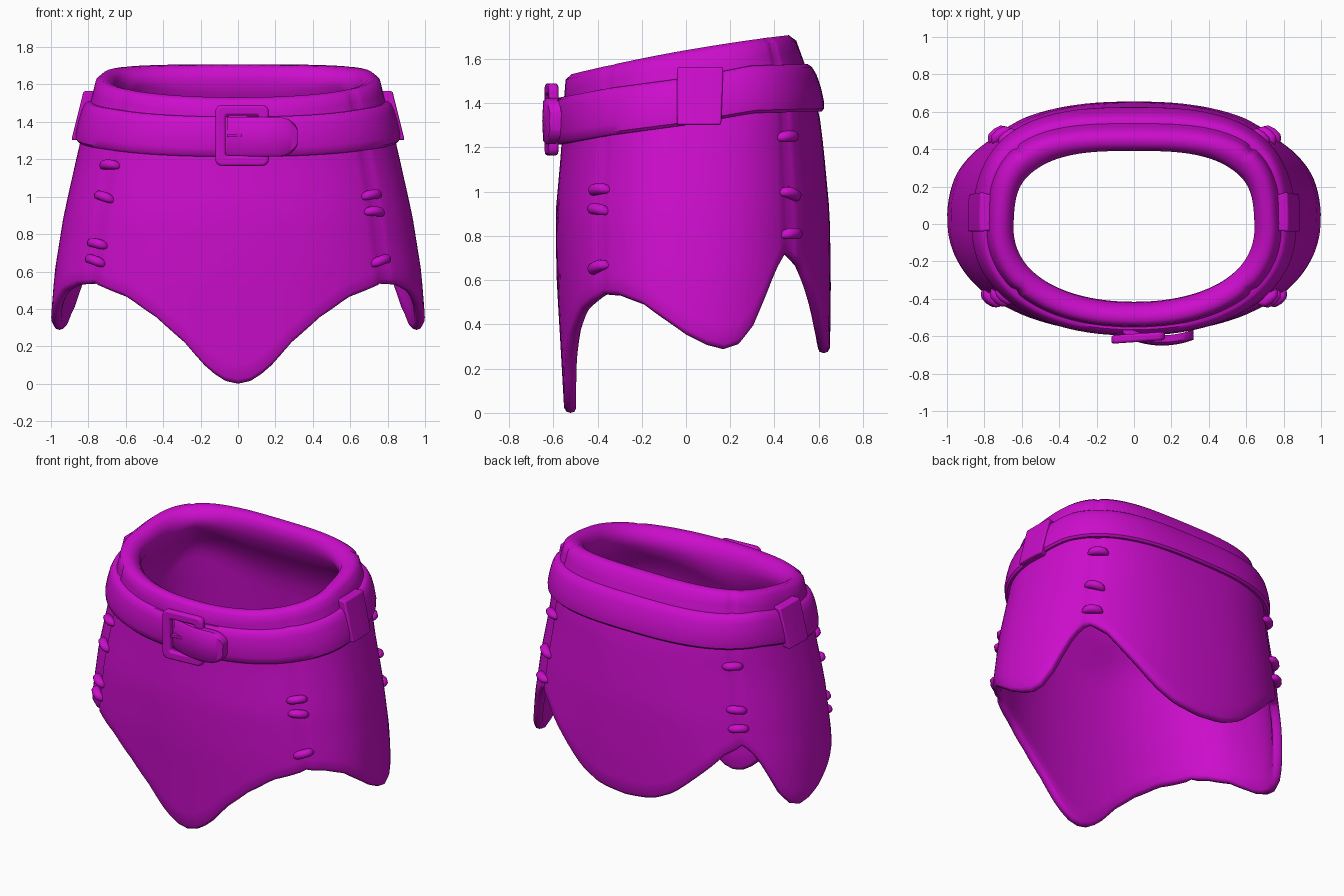
import bpy, bmesh
from math import sin, cos, radians, pi, copysign
from mathutils import Vector, Matrix

cube = bpy.data.objects.get("Cube")
if cube:
    bpy.data.objects.remove(cube)

mat = bpy.data.materials.new("magenta leather")
mat.use_nodes = True
COLOR = (0.6, 0.004, 0.6, 1)
mat.diffuse_color = COLOR
mat.node_tree.nodes["Principled BSDF"].inputs["Base Color"].default_value = COLOR


def lerp(table, x):
    """Piecewise linear lookup: rows are (key, value, ...)."""
    if x <= table[0][0]:
        return table[0][1:]
    for p, q in zip(table, table[1:]):
        if x <= q[0]:
            f = (x - p[0]) / (q[0] - p[0])
            return [u + (v - u) * f for u, v in zip(p[1:], q[1:])]
    return table[-1][1:]


# Body by height: half width, front depth, back depth, squareness of the back
BODY = [(0, 1, .55, .645, 2.4), (.35, 1, .57, .652, 2.4), (.6, .98, .585, .655, 2.4),
        (.9, .932, .59, .65, 2.4), (1.2, .865, .563, .622, 2.5), (1.35, .83, .557, .603, 2.7),
        (1.5, .79, .545, .565, 2.9), (1.72, .735, .525, .485, 3.2)]
# Hem height by angle, from front middle to back middle
HEM = [(-90, 0), (-86, .02), (-81, .10), (-75, .22), (-66, .35), (-55, .46), (-39, .535),
       (-30, .53), (-18, .49), (-4, .39), (5, .31), (12, .288), (18, .31), (24, .39),
       (34, .62), (38, .69), (42, .72), (51, .66), (65, .48), (74, .36), (82, .29), (90, .27)]
BELT = [(-.58, 1.315), (-.35, 1.36), (0, 1.408), (.3, 1.463), (.6, 1.47)]


def surf(deg, z, off=0):
    """Point on the body wall; off moves it outward."""
    a, front, back, square = lerp(BODY, z)
    c, s = cos(radians(deg)), sin(radians(deg))
    b, e = (back, 2 / square) if s > 0 else (front, 2 / 2.2)
    return Vector((copysign(abs(c) ** e, c) * (a + off), copysign(abs(s) ** e, s) * (b + off), z))


def fold(deg):
    d = (deg + 180) % 360 - 180
    return d if abs(d) <= 90 else copysign(180 - abs(d), d)


def finish(bm, name, bevel=0, angle=40):
    bmesh.ops.recalc_face_normals(bm, faces=bm.faces)
    me = bpy.data.meshes.new(name)
    bm.to_mesh(me)
    bm.free()
    me.materials.append(mat)
    ob = bpy.data.objects.new(name, me)
    bpy.context.collection.objects.link(ob)
    if bevel:
        mod = ob.modifiers.new("soft edges", "BEVEL")
        mod.width, mod.segments = bevel, 3
    bpy.ops.object.select_all(action="DESELECT")
    ob.select_set(True)
    bpy.context.view_layer.objects.active = ob
    bpy.ops.object.shade_smooth_by_angle(angle=radians(angle))


def loft(name, rings, closed, bevel=0, angle=40):
    bm = bmesh.new()
    vs = [[bm.verts.new(p) for p in r] for r in rings]
    n = len(vs[0])
    for i in range(len(vs) if closed else len(vs) - 1):
        r, q = vs[i], vs[(i + 1) % len(vs)]
        for j in range(n):
            k = (j + 1) % n
            bm.faces.new((r[j], q[j], q[k], r[k]))
    if not closed:
        bm.faces.new(vs[0])
        bm.faces.new(vs[-1])
    finish(bm, name, bevel, angle)


# Skirt: hem, outer wall, rolled rim, inner wall; shallow creases at the seams
ROWS = 15
section = [(0, .028, -.012), (0, .009, -.006)] + [(i / ROWS, 0, .012 if i == 0 else 0) for i in range(ROWS)]
section += [(1, 0, -.025), (1, .025, 0), (1, .065, -.006), (1, .1, -.028), (.94, .13, 0),
            (.89, .14, 0), (.82, .115, 0), (.76, .075, 0)]
section += [(i / ROWS, .055, 0) for i in range(10, 0, -1)]
section += [(0, .055, .012), (0, .047, -.006)]
rings = []
for deg in range(0, 360, 3):
    f = fold(deg)
    hem = lerp(HEM, f)[0] + .012
    y = surf(deg, 1.6).y
    top = 1.64 + .165 * y - .07 * y * y
    crease = .012 if f in (-39, 42) else 0
    ring = []
    for s, inset, dz in section:
        z = hem + s * (top - hem) + dz
        ring.append(surf(deg, z, -inset - (crease if inset < .03 else 0)))
    rings.append(ring)
loft("skirt", rings, True, angle=60)


# Belt that wraps around the body
belt_section = [(-.015, -1), (.014, -1), (.028, -.88), (.036, -.55), (.038, 0),
                (.036, .55), (.028, .88), (.014, 1), (-.015, 1)]
rings = []
for deg in range(0, 360, 4):
    mid = lerp(BELT, surf(deg, 1.4).y)[0]
    rings.append([surf(deg, mid + v * .107, off) for off, v in belt_section])
loft("belt", rings, True)

# Upright loops that hold the belt at each side
loop_section = [(-.02, -1), (.05, -1), (.052, 1), (-.02, 1)]
for name, start in (("left_belt_loop", -3), ("right_belt_loop", 171)):
    rings = [[surf(d, 1.433 + v * .131, off) for off, v in loop_section]
             for d in range(start, start + 13, 3)]
    loft(name, rings, False, .01)


def rounded(cx, cz, w, h, r):
    pts = []
    for q, (sx, sz) in enumerate(((1, 1), (-1, 1), (-1, -1), (1, -1))):
        for i in range(5):
            t = (q + i / 4) * pi / 2
            pts.append((cx + sx * (w - r) + r * cos(t), cz + sz * (h - r) + r * sin(t)))
    return pts


# Buckle parts: outlines in a slightly turned front plane, given depth
def plate(name, outline, depth, bevel, hole=None):
    bm = bmesh.new()

    def ring(pts, d):
        return [bm.verts.new((x, -.632 + .07 * x + d, z)) for x, z in pts]
    o0, o1 = ring(outline, 0), ring(outline, depth)
    n = len(outline)
    if hole:
        h0, h1 = ring(hole, 0), ring(hole, depth)
    else:
        bm.faces.new(o0)
        bm.faces.new(o1)
    for i in range(n):
        k = (i + 1) % n
        bm.faces.new((o0[i], o0[k], o1[k], o1[i]))
        if hole:
            bm.faces.new((h0[i], h0[k], h1[k], h1[i]))
            bm.faces.new((o0[i], o0[k], h0[k], h0[i]))
            bm.faces.new((o1[i], o1[k], h1[k], h1[i]))
    finish(bm, name, bevel)


plate("buckle_frame", rounded(.022, 1.327, .143, .163, .035), .045, .014,
      rounded(.022, 1.327, .088, .108, .015))
plate("buckle_prong", rounded(-.02, 1.327, .04, .009, .008), .03, .003)

# Strap end built as slices so that it bows gently outward
rings = []
for i in range(17):
    f = sin(i / 16 * pi / 2)
    x = -.06 + .378 * f
    g = max(0, (x - .2) / .12)
    half = .022 + .083 * max(0, 1 - g ** 2.6) ** .5
    y = -.65 + 1.1 * (x - .15) ** 2
    rings.append([(x, y + d, 1.32 + half * v) for d, v in
                  ((.055, -1), (.018, -1), (.004, -.85), (0, 0), (.004, .85), (.018, 1), (.055, 1))])
loft("strap_end", rings, False)


# Stitches: short rounded lacings lying across the panel seams
def stitch(name, deg, z, tilt):
    p = surf(deg, z)
    along = (surf(deg + 2, z) - surf(deg - 2, z)).normalized()
    up = (surf(deg, z + .05) - surf(deg, z - .05)).normalized()
    out = along.cross(up).normalized()
    up = out.cross(along)
    rot = Matrix((along, out, up)).transposed() @ Matrix.Rotation(radians(tilt), 3, "Y")
    bm = bmesh.new()
    bmesh.ops.create_uvsphere(bm, u_segments=14, v_segments=10, radius=1)
    for v in bm.verts:
        x, y, h = v.co
        width = abs(x) ** .6 * copysign(.066, x)
        v.co = p + rot @ Vector((width, .03 * y + .014 - .022 * x * x, .026 * h - .008 * x * x))
    finish(bm, name, angle=70)


# Seam angle, then height and tilt of each stitch
SEAMS = {
    "front_left": (-40, ((1.01, -6), (.92, 4), (.66, -16))),
    "front_right": (220, ((1.17, 0), (1.0, 14), (.75, 10), (.66, 16))),
    "back_left": (43, ((1.25, 0), (.99, 14), (.81, 0))),
    "back_right": (137, ((1.25, 0), (.97, 6), (.85, 0))),
}
for seam, (deg, spots) in SEAMS.items():
    for i, (z, tilt) in enumerate(spots):
        stitch(f"{seam}_stitch_{i + 1}", deg, z, tilt)
